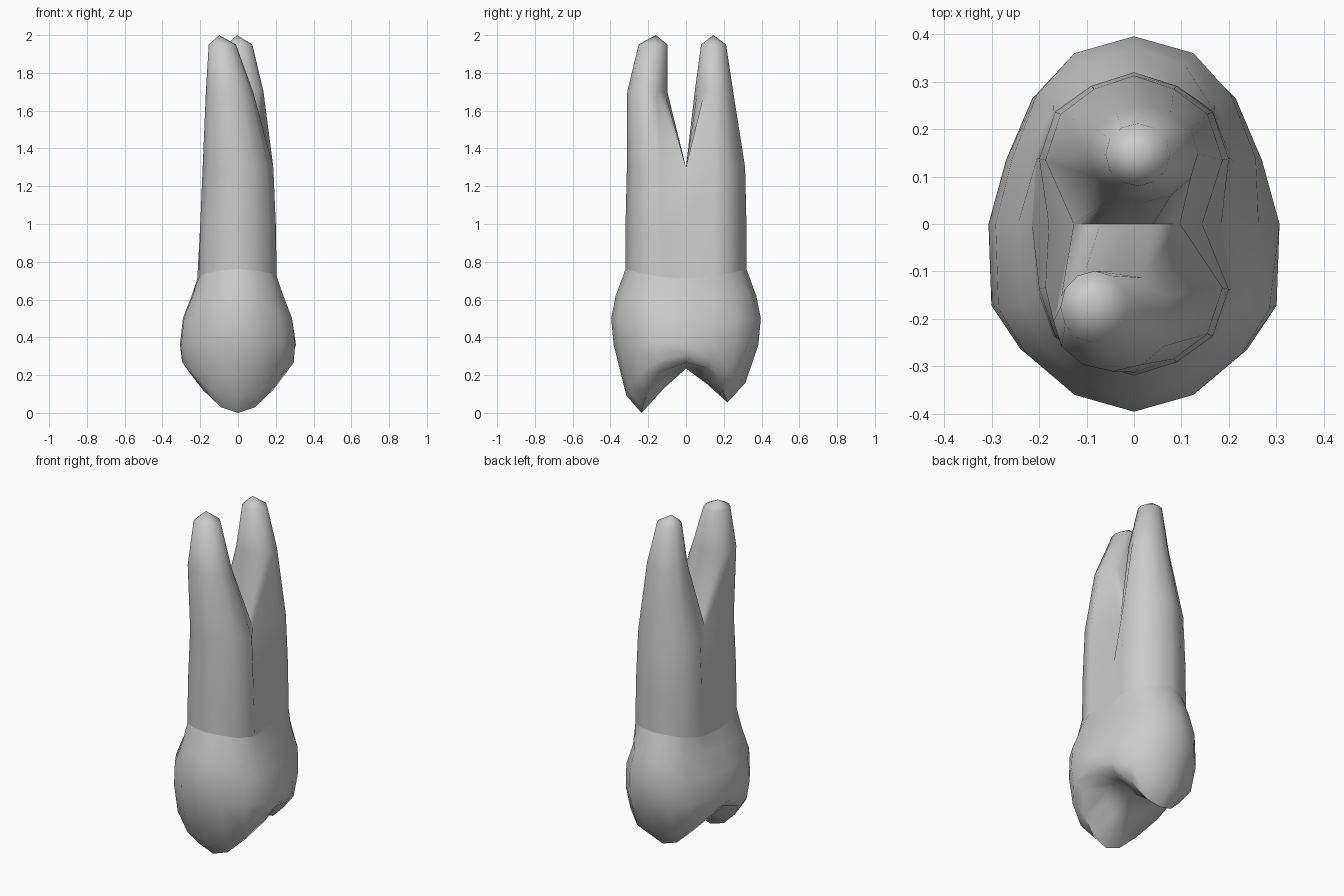
import bpy, bmesh, math
from mathutils import Vector

if "Cube" in bpy.data.objects:
    bpy.data.objects.remove(bpy.data.objects["Cube"])


def full(h):
    """Right half outline (front to back, 9 points) -> closed ring of 16 from +x, counter-clockwise."""
    m = [(-p[0], *p[1:]) for p in h]
    return h[4:] + m[7:0:-1] + h[:4]


def bridge(bm, a, b):
    n = len(a)
    for i in range(n):
        bm.faces.new((a[i], a[(i + 1) % n], b[(i + 1) % n], b[i]))


def fan(bm, ring, tip):
    t = bm.verts.new(tip)
    for i in range(len(ring)):
        bm.faces.new((ring[i], ring[(i + 1) % len(ring)], t))


def finish(bm, name, angle):
    bmesh.ops.recalc_face_normals(bm, faces=bm.faces[:])
    me = bpy.data.meshes.new(name)
    bm.to_mesh(me)
    bm.free()
    ob = bpy.data.objects.new(name, me)
    bpy.context.collection.objects.link(ob)
    bpy.ops.object.select_all(action='DESELECT')
    ob.select_set(True)
    bpy.context.view_layer.objects.active = ob
    bpy.ops.object.shade_smooth_by_angle(angle=math.radians(angle))


CROWN = full([(0, -1), (.43, -.91), (.78, -.69), (.98, -.45), (1, 0),
              (.88, .35), (.7, .69), (.43, .91), (0, 1)])
TRUNK = full([(0, -1), (.45, -.91), (.83, -.74), (1, -.43), (1, 0),
              (1, .43), (.83, .74), (.45, .91), (0, 1)])


def trunk_ring(z, sx, sy, right, left, wave=0):
    pts = []
    for i, (x, y) in enumerate(TRUNK):
        w = right if i == 0 else left if i == 8 else 1
        pts.append(Vector((x * sx * w, y * sy, z + wave * (2 * y * y - 1))))
    return pts


NECK = trunk_ring(.737, .205, .32, .9, 1.05, .025)

# Crown walls
bm = bmesh.new()
rings = [NECK]
for z, sx, sy, dent in [(.62, .245, .372, .86), (.5, .292, .396, .9), (.36, .307, .383, 1)]:
    rings.append([Vector((x * sx * (dent if i == 0 else 1), y * sy, z))
                  for i, (x, y) in enumerate(CROWN)])

# Lower wall, cusp rim and central fossa
rings.append([Vector(p) for p in full([
    (0, -.315, .09), (.125, -.30, .12), (.225, -.25, .2), (.296, -.155, .27), (.29, 0, .31),
    (.265, .13, .28), (.205, .235, .22), (.12, .29, .16), (0, .315, .16)])])
RIM = [Vector(p) for p in full([
    (0, -.235, 0), (.09, -.23, .03), (.185, -.20, .12), (.265, -.12, .225), (.25, 0, .265),
    (.24, .11, .24), (.17, .18, .16), (.085, .21, .08), (0, .22, .055)])]
rings.append(RIM)
rings.append([Vector((p.x * .55, p.y * .5, .235 + (p.z - .235) * .45)) for p in RIM])
vr = [[bm.verts.new(p) for p in r] for r in rings]
for a, b in zip(vr, vr[1:]):
    bridge(bm, a, b)
fan(bm, vr[-1], (0, 0, .235))
finish(bm, "crown", 60)

# Root trunk
bm = bmesh.new()
vr = [[bm.verts.new(p) for p in r] for r in (
    NECK,
    trunk_ring(1.0, .2, .32, .72, .9),
    trunk_ring(1.3, .187, .313, .52, .68))]
for a, b in zip(vr, vr[1:]):
    bridge(bm, a, b)
top = vr[-1]

# Shared saddle between the two roots
R, L = top[0], top[8]
seam = [bm.verts.new(R.co.lerp(L.co, t)) for t in (.25, .5, .75)]

# Two roots: (first trunk vertex, start angle, sections, tip)
ROOTS = [
    (8, 150, [(1.7, -.045, -.205, .125, .106), (1.95, -.083, -.175, .072, .076)], (-.1, -.16, 2)),
    (0, -30, [(1.7, .02, .148, .115, .102), (1.95, .008, .146, .068, .066)], (-.005, .145, 2)),
]
for first, start, sections, tip in ROOTS:
    ring = [top[(first + k) % 16] for k in range(9)]
    ring += seam if first == 8 else seam[::-1]
    for z, cx, cy, rx, ry in sections:
        nxt = []
        for k in range(12):
            a = math.radians(start + 30 * k)
            nxt.append(bm.verts.new((cx + rx * math.cos(a), cy + ry * math.sin(a), z)))
        bridge(bm, ring, nxt)
        ring = nxt
    fan(bm, ring, tip)
finish(bm, "roots", 75)
